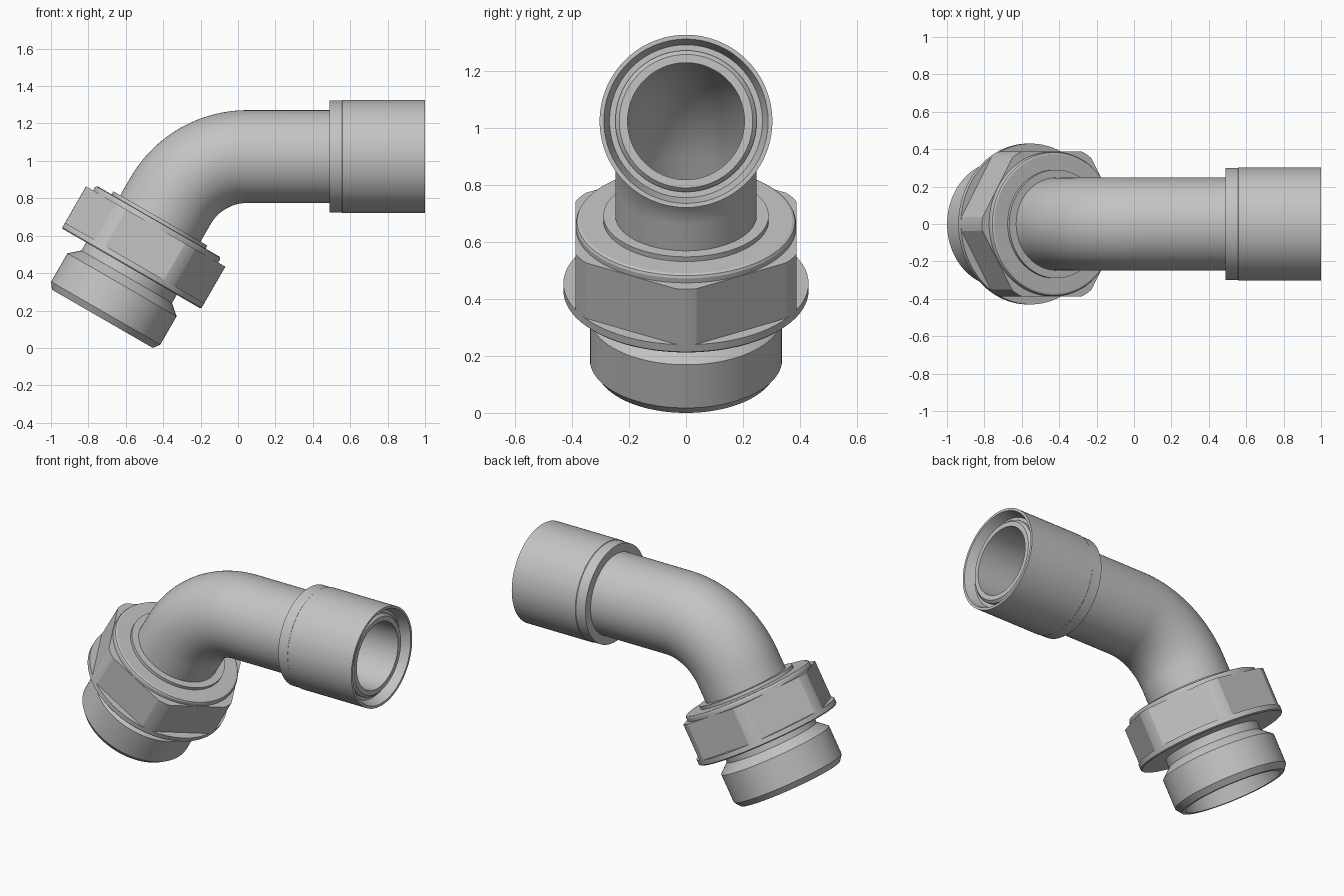
import bpy, bmesh, math
from mathutils import Vector, Matrix

if "Cube" in bpy.data.objects:
    bpy.data.objects.remove(bpy.data.objects["Cube"])

N = 144                      # segments round every turned part
TILT = math.radians(30)
AXIS = Vector((0.5, 0, math.cos(TILT)))      # axis of the lower fitting
BASE = Vector((-0.725, 0, 0.1555))           # centre of its bottom face

metal = bpy.data.materials.new("grey metal")
metal.diffuse_color = (0.55, 0.55, 0.55, 1)
metal.use_nodes = True
metal.node_tree.nodes["Principled BSDF"].inputs["Base Color"].default_value = metal.diffuse_color


def rings_to_object(name, rings, matrix=Matrix()):
    """Skin closed rings of points, joining the last ring back to the first."""
    bm = bmesh.new()
    vs = [[bm.verts.new(p) for p in ring] for ring in rings]
    for i, a in enumerate(vs):
        b = vs[(i + 1) % len(vs)]
        for j in range(N):
            k = (j + 1) % N
            bm.faces.new((a[j], a[k], b[k], b[j]))
    bmesh.ops.recalc_face_normals(bm, faces=bm.faces)
    mesh = bpy.data.meshes.new(name)
    bm.to_mesh(mesh)
    bm.free()
    mesh.materials.append(metal)
    ob = bpy.data.objects.new(name, mesh)
    ob.matrix_world = matrix
    bpy.context.collection.objects.link(ob)
    bpy.ops.object.select_all(action='DESELECT')
    ob.select_set(True)
    bpy.context.view_layer.objects.active = ob
    bpy.ops.object.shade_smooth_by_angle(angle=math.radians(20))


def hex_radius(r, a, flat):
    """Limit a circle of radius r to a hexagon with flats on +-y."""
    d = (a - math.pi / 2 + math.pi / 6) % (math.pi / 3) - math.pi / 6
    return min(r, flat / math.cos(d))


def lathe(name, profile, matrix):
    """Turn a closed (radius, height[, hex flat]) profile about local z."""
    rings = []
    for r, h, *flat in profile:
        ring = []
        for j in range(N):
            a = math.tau * j / N
            q = hex_radius(r, a, flat[0]) if flat else r
            ring.append((q * math.cos(a), q * math.sin(a), h))
        rings.append(ring)
    rings_to_object(name, rings, matrix)


lower = Matrix.Translation(BASE) @ Matrix.Rotation(TILT, 4, 'Y')
side = Matrix.Translation((0, 0, 1.023)) @ Matrix.Rotation(math.pi / 2, 4, 'Y')

# Threaded end with chamfer, groove and conical mouth
lathe("threaded_end", [
    (0.288, 0), (0.311, 0), (0.337, 0.035), (0.337, 0.21), (0.28, 0.26),
    (0.28, 0.45), (0.205, 0.45), (0.205, 0.27), (0.243, 0.27)], lower)

# Hexagonal nut with round flange below and collar above
F = 0.388
lathe("hex_nut", [
    (0.27, 0.31), (0.424, 0.31), (0.43, 0.316), (0.43, 0.345),
    (0.43, 0.345, F), (0.43, 0.57, F), (0.386, 0.57), (0.386, 0.588),
    (0.382, 0.597), (0.373, 0.601), (0.29, 0.601), (0.29, 0.62),
    (0.24, 0.62), (0.24, 0.4)], lower)

# Socket sleeve on the horizontal end
lathe("socket_sleeve", [
    (0.24, 0.49), (0.3, 0.49), (0.3, 0.555), (0.303, 0.558), (0.303, 1.0),
    (0.288, 1.0), (0.268, 0.94), (0.24, 0.94)], side)

# Bent pipe: straight, 60 degree arc, straight
bend_x, z_top = 0.05, 1.023
c, s = math.cos(TILT), 0.5
R = (bend_x - BASE.x - s * (z_top - BASE.z) / c) / (c - s * s / c)
path = [(BASE + AXIS * 0.3, TILT)]
for i in range(33):
    a = math.radians(60) * (1 - i / 32)
    path.append((Vector((bend_x - R * math.sin(a), 0,
                         z_top - R + R * math.cos(a))), math.pi / 2 - a))
path.append((Vector((0.955, 0, z_top)), math.pi / 2))
end = (Vector((0.97, 0, z_top)), math.pi / 2)


def ring(station, r):
    p, tilt = station
    u = Vector((math.cos(tilt), 0, -math.sin(tilt)))
    return [p + r * (u * math.cos(math.tau * j / N)
                     + Vector((0, math.sin(math.tau * j / N), 0))) for j in range(N)]


outer = [ring(p, 0.248) for p in path] + [ring(end, 0.234)]
inner = [ring(p, 0.205) for p in path + [end]]
rings_to_object("bent_pipe", outer + inner[::-1])
